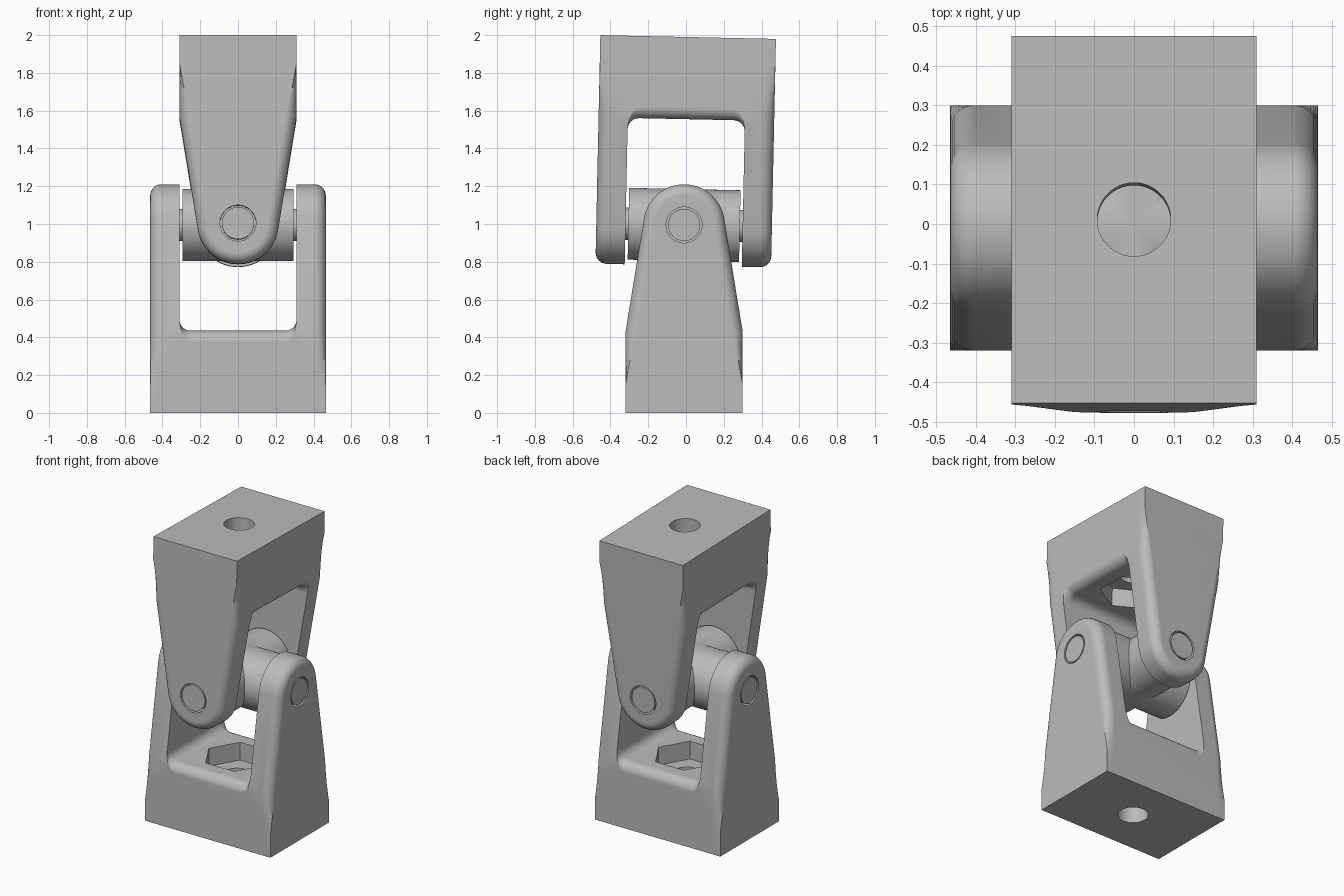
import bpy, bmesh, math
from mathutils import Matrix, Vector

old = bpy.data.objects.get("Cube")
if old:
    bpy.data.objects.remove(old, do_unlink=True)

steel = bpy.data.materials.new("grey_steel")
steel.use_nodes = True
steel.diffuse_color = (0.5, 0.5, 0.5, 1)
steel.node_tree.nodes["Principled BSDF"].inputs["Base Color"].default_value = (0.5, 0.5, 0.5, 1)

AXIS_H = 0.995      # height of the pin axis above a yoke base
OUT, IN, DEEP = 0.465, 0.31, 0.31
EYE, FLOOR, FIL = 0.215, 0.435, 0.06
PIN_R, CROSS_R = 0.085, 0.19
STEPS = 8


def new_object(name, bm):
    bmesh.ops.recalc_face_normals(bm, faces=bm.faces)
    mesh = bpy.data.meshes.new(name)
    bm.to_mesh(mesh)
    bm.free()
    mesh.materials.append(steel)
    ob = bpy.data.objects.new(name, mesh)
    bpy.context.collection.objects.link(ob)
    return ob


def loft(name, rings):
    """Closed solid through rings of equal point count."""
    bm = bmesh.new()
    loops = [[bm.verts.new(p) for p in ring] for ring in rings]
    n = len(loops[0])
    for a, b in zip(loops, loops[1:]):
        for i in range(n):
            bm.faces.new((a[i], a[(i + 1) % n], b[(i + 1) % n], b[i]))
    bm.faces.new(loops[0])
    bm.faces.new(loops[-1])
    return new_object(name, bm)


def cylinder(name, radius, half, axis, sides=64, center=(0, 0, 0)):
    bm = bmesh.new()
    turn = {"X": Matrix.Rotation(math.pi / 2, 4, "Y"),
            "Y": Matrix.Rotation(math.pi / 2, 4, "X"), "Z": Matrix()}[axis]
    bmesh.ops.create_cone(bm, cap_ends=True, segments=sides, radius1=radius, radius2=radius,
                          depth=2 * half, matrix=Matrix.Translation(center) @ turn)
    return new_object(name, bm)


def combine(ob, other, operation):
    mod = ob.modifiers.new("cut", "BOOLEAN")
    mod.operation, mod.solver, mod.object = operation, "EXACT", other
    bpy.context.view_layer.objects.active = ob
    bpy.ops.object.modifier_apply(modifier=mod.name)
    bpy.data.objects.remove(other, do_unlink=True)


def finish(ob, matrix):
    ob.matrix_world = matrix
    bpy.ops.object.select_all(action="DESELECT")
    ob.select_set(True)
    bpy.context.view_layer.objects.active = ob
    bpy.ops.object.shade_smooth_by_angle(angle=math.radians(25))
    mod = ob.modifiers.new("even_shading", "WEIGHTED_NORMAL")
    mod.keep_sharp = True


def outline():
    """Side outline of a yoke as (y, z, fillet radius, inward normal)."""
    corner = Vector((DEEP, 0.43))
    to_c = Vector((0, AXIS_H)) - corner
    lean = math.asin(EYE / to_c.length)
    tangent = math.atan2(to_c.y, to_c.x) - lean - math.pi / 2
    side = Vector((-1, 0))
    slope = Vector((-math.cos(tangent), -math.sin(tangent)))
    pts = [(DEEP, 0, 0, side), (DEEP, 0.15, 0, side), (DEEP, 0.28, 0.03, side),
           (corner.x, corner.y, FIL, slope)]
    arc = []
    for i in range(33):
        a = tangent + (math.pi - 2 * tangent) * i / 32
        c, s = math.cos(a), math.sin(a)
        arc.append((EYE * c, AXIS_H + EYE * s, FIL, Vector((-c, -s))))
    mirror = [(-y, z, r, Vector((-n.x, n.y))) for y, z, r, n in reversed(pts)]
    return pts + arc + mirror


def make_yoke(name, matrix):
    # body with rounded outer rims on the arms
    angles = [math.pi / 2 * i / STEPS for i in range(STEPS + 1)]
    half = [(OUT - FIL + FIL * math.sin(a), 1 - math.cos(a)) for a in angles]
    stations = [(-x, k) for x, k in reversed(half)] + half
    prof = outline()
    yoke = loft(name, [[(x, y + n.x * r * k, z + n.y * r * k) for y, z, r, n in prof]
                       for x, k in stations])

    # slot between the arms, flared where its floor meets the front and back
    slot = [(IN, 1.5, 0)]
    for i in range(9):
        a = math.pi / 2 * i / 8
        slot.append((IN - FIL + FIL * math.cos(a), FLOOR + FIL - FIL * math.sin(a),
                     FIL * math.sin(a)))
    slot += [(-x, z, r) for x, z, r in reversed(slot)]
    half = [(DEEP - FIL + FIL * math.sin(a), 1 - math.cos(a)) for a in angles] + [(DEEP + 0.1, 1)]
    stations = [(-y, k) for y, k in reversed(half)] + half
    combine(yoke, loft("slot_cutter", [[(x, y, z - r * k) for x, z, r in slot]
                                       for y, k in stations]), "DIFFERENCE")

    # bolt hole, hexagonal nut pocket and pin bores
    combine(yoke, cylinder("bolt_cutter", 0.093, 0.5, "Z"), "DIFFERENCE")
    hexagon = [(0.21 * math.cos(math.pi * i / 3), 0.21 * math.sin(math.pi * i / 3)) for i in range(6)]
    combine(yoke, loft("nut_cutter", [[(x, y, z) for x, y in hexagon]
                                      for z in (FLOOR - 0.12, FLOOR + 0.1)]), "DIFFERENCE")
    combine(yoke, cylinder("bore_cutter", PIN_R + 0.01, 0.6, "X", center=(0, 0, AXIS_H)), "DIFFERENCE")
    finish(yoke, matrix)


# lower yoke stands upright, upper yoke is inverted, turned and slightly tilted
joint = Matrix.Translation((0, -0.01, AXIS_H)) @ Matrix.Rotation(math.radians(-1.23), 4, "X")
make_yoke("lower_yoke", Matrix.Translation((0, -0.01, 0)))
make_yoke("upper_yoke", joint @ Matrix.Rotation(math.pi / 2, 4, "Z")
          @ Matrix.Rotation(math.pi, 4, "X") @ Matrix.Translation((0, 0, -AXIS_H)))

# cross block with its pins
cross = cylinder("cross_block", CROSS_R, 0.295, "X")
combine(cross, cylinder("cross_arm", CROSS_R, 0.295, "Y"), "UNION")
finish(cross, joint)
for axis in "XY":
    finish(cylinder("pin_" + axis.lower(), PIN_R, 0.463, axis), joint)
